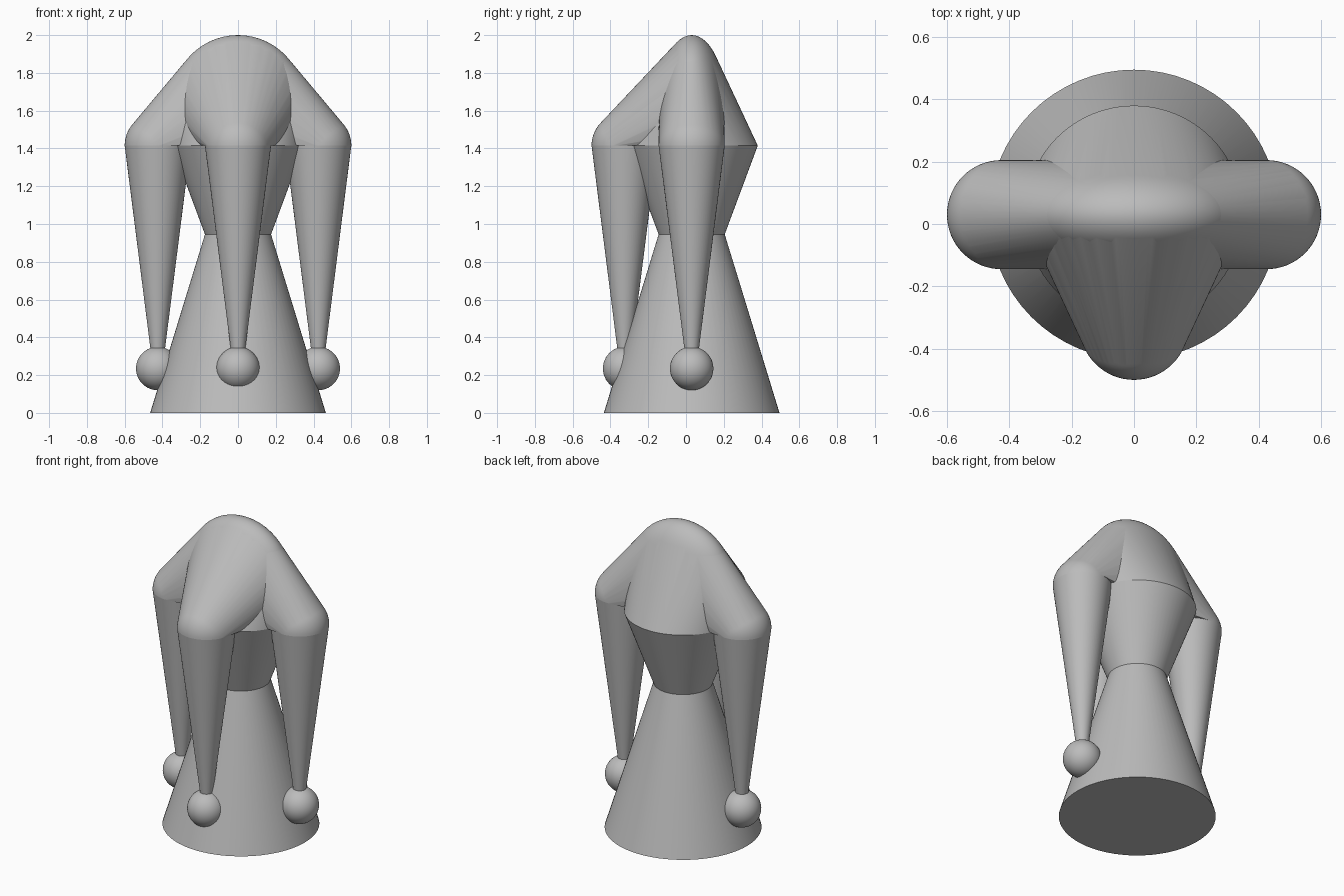
import bpy
import bmesh
from math import sin, cos, pi, radians

cube = bpy.data.objects.get("Cube")
if cube:
    bpy.data.objects.remove(cube, do_unlink=True)

AXIS_Y = 0.03      # vertical axis of the body
BRIM_Z = 1.415     # height where hat, head and tails meet
HEAD_R = 0.35
TAIL_R = 0.175
SEGMENTS = 64

grey = bpy.data.materials.new("plain grey")
grey.use_nodes = True
grey.diffuse_color = (0.5, 0.5, 0.5, 1)
grey.node_tree.nodes["Principled BSDF"].inputs["Base Color"].default_value = (0.5, 0.5, 0.5, 1)


def finish(obj, name):
    obj.name = name
    obj.data.name = name
    obj.data.materials.append(grey)
    bpy.ops.object.select_all(action='DESELECT')
    obj.select_set(True)
    bpy.context.view_layer.objects.active = obj
    bpy.ops.object.shade_smooth_by_angle(angle=radians(30))


def cone(name, x, y, z0, z1, r0, r1):
    bpy.ops.mesh.primitive_cone_add(vertices=SEGMENTS, radius1=r0, radius2=r1,
                                    depth=z1 - z0, location=(x, y, (z0 + z1) / 2))
    finish(bpy.context.object, name)


def ring(x, y, z, rx, ry):
    return [(x + rx * cos(2 * pi * i / SEGMENTS), y + ry * sin(2 * pi * i / SEGMENTS), z)
            for i in range(SEGMENTS)]


def dome(x, y, z, r, squash, cut, steps=20):
    """Points of a ball flattened along y, kept above the cut height."""
    start = math_asin((cut - z) / r)
    points = [(x, y, z + r)]
    for k in range(steps):
        a = start + (pi / 2 - start) * k / steps
        points += ring(x, y, z + r * sin(a), r * cos(a), r * cos(a) * squash)
    return points


def math_asin(v):
    from math import asin
    return asin(max(-1, min(1, v)))


def hull(name, points):
    bm = bmesh.new()
    for p in points:
        bm.verts.new(p)
    bmesh.ops.convex_hull(bm, input=bm.verts[:])
    loose = [v for v in bm.verts if not v.link_faces]
    bmesh.ops.delete(bm, geom=loose, context='VERTS')
    bmesh.ops.recalc_face_normals(bm, faces=bm.faces[:])
    mesh = bpy.data.meshes.new(name)
    bm.to_mesh(mesh)
    bm.free()
    obj = bpy.data.objects.new(name, mesh)
    bpy.context.collection.objects.link(obj)
    finish(obj, name)


# Body and head
cone("body", 0, AXIS_Y, 0, 0.945, 0.465, 0.175)
cone("head", 0, AXIS_Y, 0.945, BRIM_Z, 0.175, HEAD_R)

# Hat crown, stretched from the flattened top down to the head rim
crown = dome(0, AXIS_Y, 1.65, HEAD_R, 0.5, BRIM_Z)
hull("hat_crown", crown + ring(0, AXIS_Y, BRIM_Z, HEAD_R, HEAD_R))

# Three hat points, each with a hanging tail and a bell
for side, x, y in (("left", 0.425, AXIS_Y), ("right", -0.425, AXIS_Y), ("front", 0, -0.325)):
    hull(side + "_hat_point", crown + dome(x, y, BRIM_Z, TAIL_R, 1, BRIM_Z))
    cone(side + "_tail", x, y, 0.335, BRIM_Z, 0.038, TAIL_R)
    bpy.ops.mesh.primitive_uv_sphere_add(segments=48, ring_count=24, radius=0.115,
                                         location=(x, y, 0.235))
    finish(bpy.context.object, side + "_bell")
